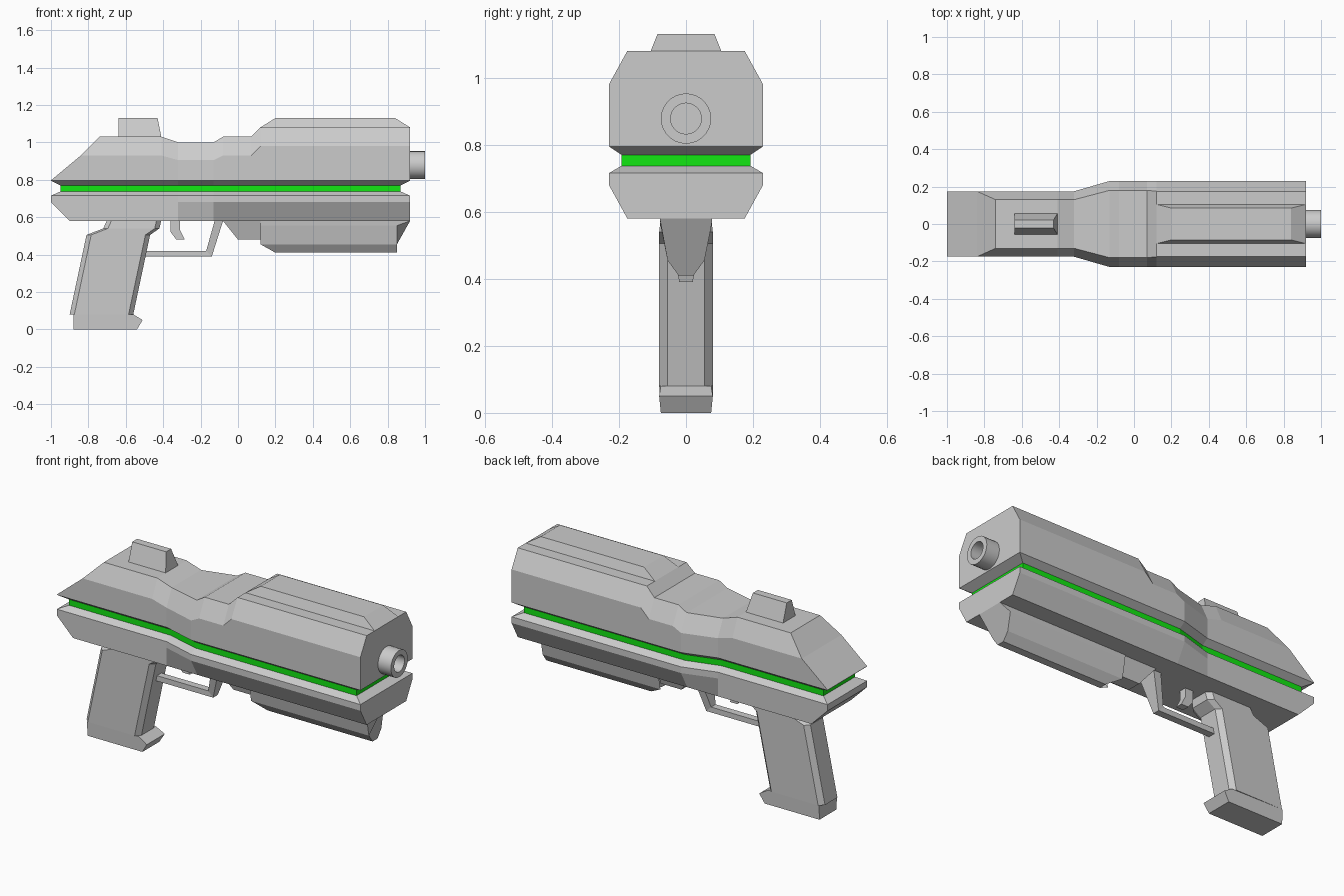
import bpy, bmesh, math
from mathutils import Matrix

cube = bpy.data.objects.get("Cube")
if cube:
    bpy.data.objects.remove(cube, do_unlink=True)


def material(name, color):
    m = bpy.data.materials.new(name)
    m.use_nodes = True
    m.diffuse_color = color
    m.node_tree.nodes["Principled BSDF"].inputs["Base Color"].default_value = color
    return m


GREY = material("grey metal", (0.6, 0.6, 0.6, 1))
GREEN = material("glowing green", (0.006, 0.8, 0.006, 1))


def finish(name, bm):
    bmesh.ops.remove_doubles(bm, verts=bm.verts, dist=0.0005)
    bmesh.ops.recalc_face_normals(bm, faces=bm.faces)
    mesh = bpy.data.meshes.new(name)
    bm.to_mesh(mesh)
    bm.free()
    mesh.materials.append(GREY)
    obj = bpy.data.objects.new(name, mesh)
    bpy.context.collection.objects.link(obj)
    return obj


def loft(name, rings):
    """Skin a list of equal-length point rings and cap both ends."""
    bm = bmesh.new()
    loops = [[bm.verts.new(p) for p in ring] for ring in rings]
    for a, b in zip(loops, loops[1:]):
        for i in range(len(a)):
            j = (i + 1) % len(a)
            bm.faces.new((a[i], a[j], b[j], b[i]))
    bm.faces.new(loops[0])
    bm.faces.new(loops[-1])
    return finish(name, bm)


def mirrored(half):
    """Close a half ring by mirroring it across the centre plane."""
    return half + [(x, -y, z) for x, y, z in reversed(half)]


def plate(name, profile):
    """Side profile of (x, z, half width) points, spanned across y."""
    return loft(name, [[(x, s * w, z) for x, z, w in profile] for s in (-1, 1)])


# Chassis: plan outline stacked in z, with the recessed green band
def plan(z, rear, front, rear_w, front_w):
    return mirrored([(rear, rear_w, z), (-0.32, rear_w, z),
                     (-0.13, front_w, z), (front, front_w, z)])


full = (-1, 0.92, 0.175, 0.23)
inset = (-0.95, 0.87, 0.14, 0.193)
chassis = loft("chassis", [
    plan(0.58, -0.9, 0.92, 0.175, 0.175),
    plan(0.68, *full), plan(0.715, *full),
    plan(0.737, *inset), plan(0.77, *inset), plan(0.795, *full)])
chassis.data.materials.append(GREEN)
for face in chassis.data.polygons:
    if 0.74 < face.center.z < 0.767:
        face.material_index = 1

# Upper body: x, half width, shoulder height, roof half width, roof height
stations = [
    (-1, 0.175, 0.796, 0.175, 0.797),
    (-0.84, 0.175, 0.93, 0.175, 0.93),
    (-0.74, 0.175, 0.93, 0.13, 1.03),
    (-0.41, 0.175, 0.93, 0.13, 1.03),
    (-0.32, 0.175, 0.905, 0.13, 1.0),
    (-0.13, 0.23, 0.905, 0.18, 1.0),
    (-0.08, 0.23, 0.93, 0.18, 1.03),
    (0.07, 0.23, 0.93, 0.18, 1.03),
    (0.12, 0.23, 0.98, 0.175, 1.08),
    (0.92, 0.23, 0.98, 0.175, 1.08)]
loft("upper_body", [mirrored([(x, w, 0.795), (x, w, sh), (x, t, top)])
                    for x, w, sh, t, top in stations])


# Raised rib and rear sight: tapered blocks
def block(name, base, top):
    rings = []
    for x0, x1, w, z in (base, top):
        rings.append([(x0, -w, z), (x1, -w, z), (x1, w, z), (x0, w, z)])
    return loft(name, rings)


block("top_rib", (0.12, 0.92, 0.105, 1.08), (0.2, 0.84, 0.085, 1.13))
block("rear_sight", (-0.64, -0.41, 0.055, 1.03), (-0.64, -0.43, 0.022, 1.13))

# Under-barrel housing with a keel-shaped section
loft("under_barrel", [
    mirrored([(x_top, 0.078, 0.58), (x_mid, 0.075, 0.555),
              (x_mid, 0.055, 0.455), (x_low, 0.022, 0.41)])
    for x_top, x_mid, x_low in ((0.12, 0.12, 0.2), (0.92, 0.85, 0.85))])
block("housing_bracket", (0.0, 0.13, 0.04, 0.48), (-0.08, 0.13, 0.072, 0.58))

# Trigger and its guard
plate("trigger", [(x, z, 0.02) for x, z in (
    (-0.36, 0.58), (-0.31, 0.58), (-0.31, 0.53),
    (-0.285, 0.48), (-0.33, 0.48), (-0.36, 0.52))])
plate("guard_bar", [(x, z, 0.02) for x, z in (
    (-0.51, 0.39), (-0.14, 0.39), (-0.15, 0.42), (-0.5, 0.42))])
plate("guard_strut", [(-0.125, 0.58, 0.055), (-0.08, 0.58, 0.055),
                      (-0.14, 0.39, 0.02), (-0.17, 0.42, 0.02)])


# Grip: chamfered section swept along a slanted axis
def grip_ring(rear, front, z_rear, z_front, w=0.08, c=0.025):
    return mirrored([(rear, w - c, z_rear), (rear + c, w, z_rear),
                     (front - c, w, z_front), (front, w - c, z_front)])


loft("grip", [
    grip_ring(-0.9, -0.56, 0.08, 0.08),
    grip_ring(-0.81, -0.47, 0.505, 0.505),
    grip_ring(-0.72, -0.42, 0.54, 0.54),
    grip_ring(-0.7, -0.41, 0.585, 0.585, 0.075)])
plate("grip_base", [(-0.88, 0, 0.075), (-0.54, 0, 0.075), (-0.51, 0.05, 0.08),
                    (-0.56, 0.08, 0.075), (-0.88, 0.08, 0.08)])

# Muzzle: hollow tube made by spinning its wall profile
bm = bmesh.new()
wall = [(0.9, 0.075), (1.0, 0.075), (1.0, 0.046), (0.925, 0.046), (0.925, 0)]
verts = [bm.verts.new((x, r, 0)) for x, r in wall]
edges = [bm.edges.new(pair) for pair in zip(verts, verts[1:])]
bmesh.ops.spin(bm, geom=verts + edges, axis=(1, 0, 0), cent=(0, 0, 0),
               angle=math.tau, steps=28)
bmesh.ops.transform(bm, matrix=Matrix.Translation((0, 0, 0.878)), verts=bm.verts)
muzzle = finish("muzzle", bm)
bpy.ops.object.select_all(action="DESELECT")
muzzle.select_set(True)
bpy.context.view_layer.objects.active = muzzle
bpy.ops.object.shade_smooth_by_angle(angle=math.radians(35))
